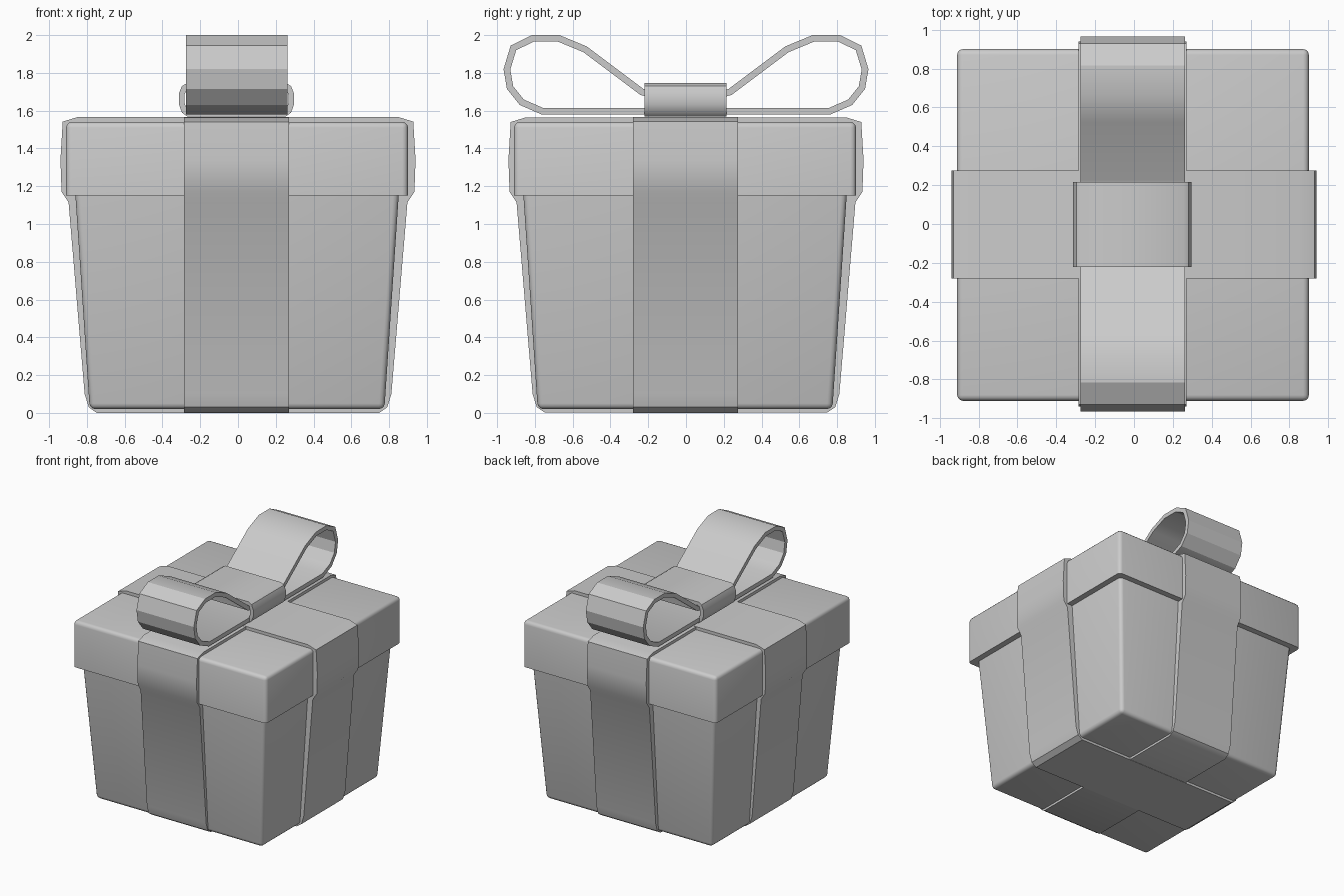
import bpy, bmesh
from mathutils import Vector

if "Cube" in bpy.data.objects:
    bpy.data.objects.remove(bpy.data.objects["Cube"])

OFF = -0.005  # the box sits slightly off the centre


def finish(name, bm, angle=0.6):
    bmesh.ops.recalc_face_normals(bm, faces=bm.faces)
    me = bpy.data.meshes.new(name)
    bm.to_mesh(me)
    bm.free()
    ob = bpy.data.objects.new(name, me)
    bpy.context.collection.objects.link(ob)
    bpy.ops.object.select_all(action='DESELECT')
    ob.select_set(True)
    bpy.context.view_layer.objects.active = ob
    bpy.ops.object.shade_smooth_by_angle(angle=angle)
    return ob


def tapered_box(name, low, high, z0, z1, bevel, keep):
    """Square frustum; edges accepted by keep(z_a, z_b) are rounded."""
    bm = bmesh.new()
    bmesh.ops.create_cube(bm, size=2)
    for v in bm.verts:
        h, z = (high, z1) if v.co.z > 0 else (low, z0)
        v.co = Vector((v.co.x * h + OFF, v.co.y * h + OFF, z))
    edges = [e for e in bm.edges if keep(*(v.co.z for v in e.verts))]
    bmesh.ops.bevel(bm, geom=edges, offset=bevel, offset_type='OFFSET',
                    segments=3, profile=0.5, affect='EDGES')
    return finish(name, bm)


def inset(pts, t):
    """Mitred inward offset of a clockwise closed outline."""
    out = []
    for i, p in enumerate(pts):
        a = (p - pts[i - 1]).normalized()
        b = (pts[(i + 1) % len(pts)] - p).normalized()
        na, nb = Vector((a.y, -a.x)), Vector((b.y, -b.x))
        out.append(p + (na + nb) * t / (1 + na.dot(nb)))
    return out


def band(name, half, thick, lo, hi, along, shift=0.0, angle=0.6):
    """Closed strap: right half outline (top to bottom) mirrored, swept lo..hi."""
    pts = [Vector(p) for p in half]
    pts += [Vector((-p[0], p[1])) for p in reversed(half)]
    for p in pts:
        p.x += shift
    bm = bmesh.new()
    rings = []
    for ring in (pts, inset(pts, thick)):
        for w in (lo, hi):
            rings.append([bm.verts.new((w, p.x, p.y) if along == 'X' else (p.x, w, p.y))
                          for p in ring])
    o0, o1, i0, i1 = rings
    n = len(pts)
    for k in range(n):
        j = (k + 1) % n
        for r, s in ((o0, o1), (o1, i1), (i1, i0), (i0, o0)):
            bm.faces.new((r[k], r[j], s[j], s[k]))
    return finish(name, bm, angle)


# box and lid
tapered_box("box_body", 0.78, 0.857, 0.02, 1.17, 0.03, lambda a, b: min(a, b) < 0.5)
tapered_box("box_lid", 0.905, 0.905, 1.15, 1.54, 0.03, lambda a, b: max(a, b) > 1.5)

# two ribbons wrapped around the box
wrap = [(0.85, 1.566), (0.928, 1.542), (0.94, 1.34), (0.934, 1.17),
        (0.897, 1.115), (0.812, 0.1), (0.79, 0.03), (0.748, 0.0)]
band("ribbon_across", wrap, 0.06, -0.28, 0.275, 'Y')
wrap_y = [(y, z - 0.002 if z > 1.5 else max(z, 0.002)) for y, z in wrap]
band("ribbon_front_back", wrap_y, 0.06, -0.285, 0.27, 'X')

# bow: both loops as one strap pinched under the knot
bow = [(0.19, 1.705), (0.225, 1.715), (0.525, 1.94), (0.67, 2.0), (0.815, 2.0),
       (0.928, 1.945), (0.966, 1.82), (0.948, 1.715), (0.88, 1.63), (0.765, 1.58)]
band("bow_loops", bow, 0.035, -0.275, 0.262, 'X', angle=0.45)

# knot around the middle of the bow
knot = [(0.262, 1.746), (0.289, 1.73), (0.305, 1.69), (0.305, 1.635),
        (0.289, 1.59), (0.262, 1.57)]
band("bow_knot", knot, 0.03, -0.22, 0.215, 'Y', shift=-0.008)
